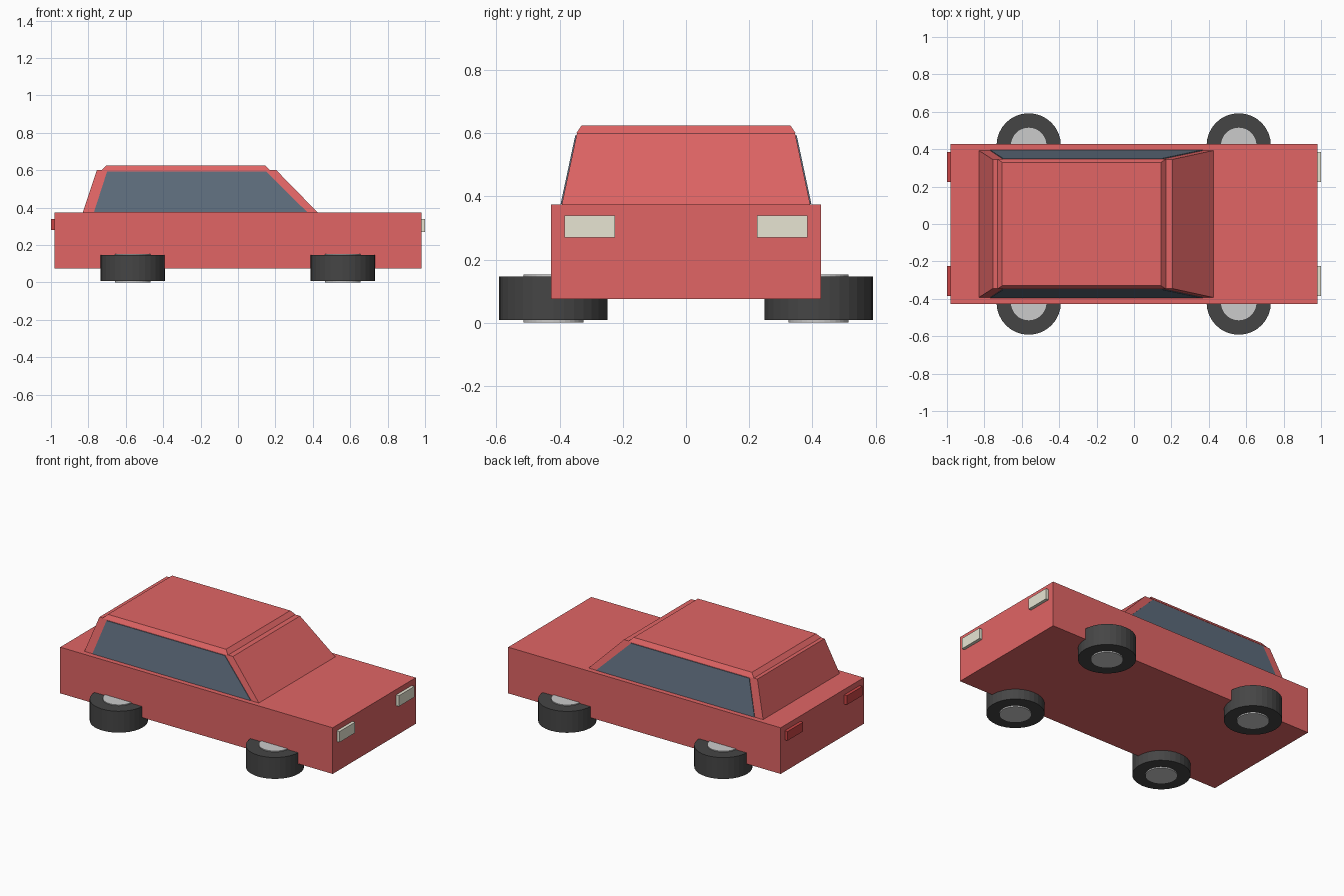
import bpy
import bmesh

if "Cube" in bpy.data.objects:
    bpy.data.objects.remove(bpy.data.objects["Cube"])


def material(name, rgb):
    m = bpy.data.materials.new(name)
    m.diffuse_color = (*rgb, 1)
    m.use_nodes = True
    m.node_tree.nodes["Principled BSDF"].inputs["Base Color"].default_value = m.diffuse_color
    return m


RED = material("red_paint", (0.75, 0.13, 0.13))
GLASS = material("dark_glass", (0.11, 0.15, 0.20))
RUBBER = material("rubber", (0.06, 0.06, 0.06))
METAL = material("hub_metal", (0.62, 0.62, 0.65))
LAMP = material("lamp", (0.80, 0.78, 0.65))
TAIL = material("tail_red", (0.60, 0.06, 0.06))


def loft(name, bottom, top, mat):
    """Solid between two matching point loops."""
    bm = bmesh.new()
    a = [bm.verts.new(p) for p in bottom]
    b = [bm.verts.new(p) for p in top]
    n = len(a)
    bm.faces.new(a[::-1])
    bm.faces.new(b)
    for i in range(n):
        j = (i + 1) % n
        bm.faces.new((a[i], a[j], b[j], b[i]))
    bmesh.ops.recalc_face_normals(bm, faces=bm.faces)
    mesh = bpy.data.meshes.new(name)
    bm.to_mesh(mesh)
    bm.free()
    ob = bpy.data.objects.new(name, mesh)
    bpy.context.collection.objects.link(ob)
    mesh.materials.append(mat)
    return ob


def rect(x0, x1, y0, y1, z):
    return [(x0, y0, z), (x1, y0, z), (x1, y1, z), (x0, y1, z)]


def box(name, x0, x1, y0, y1, z0, z1, mat):
    return loft(name, rect(x0, x1, y0, y1, z0), rect(x0, x1, y0, y1, z1), mat)


def disc(name, x, y, z0, z1, r, mat):
    bpy.ops.mesh.primitive_cylinder_add(vertices=32, radius=r, depth=z1 - z0,
                                        location=(x, y, (z0 + z1) / 2))
    ob = bpy.context.object
    ob.name = name
    ob.data.materials.append(mat)


# Lower body, tapered cabin and chamfered roof
box("body", -0.98, 0.98, -0.427, 0.427, 0.075, 0.375, RED)
loft("cabin", rect(-0.83, 0.425, -0.393, 0.393, 0.375),
     rect(-0.755, 0.205, -0.345, 0.345, 0.6), RED)
loft("roof", rect(-0.73, 0.17, -0.347, 0.347, 0.6),
     rect(-0.705, 0.145, -0.33, 0.33, 0.625), RED)


# Side windows lying on the sloped cabin sides
def side_y(z):
    return 0.393 - (z - 0.375) / 0.225 * 0.048


outline = [(-0.77, 0.376), (0.37, 0.376), (0.15, 0.593), (-0.70, 0.593)]
for s, side in ((-1, "front"), (1, "back")):
    inner = [(x, s * (side_y(z) - 0.005), z) for x, z in outline]
    outer = [(x, s * (side_y(z) + 0.004), z) for x, z in outline]
    loft(side + "_side_window", inner, outer, GLASS)

    # Headlights and tail lights
    y0, y1 = sorted((s * 0.225, s * 0.385))
    box(side + "_headlight", 0.97, 1.0, y0, y1, 0.27, 0.34, LAMP)
    box(side + "_tail_light", -1.0, -0.97, y0, y1, 0.28, 0.34, TAIL)

    # Wheels lie flat, each with a slightly thicker hub
    for x in (-0.563, 0.56):
        disc(side + "_wheel", x, s * 0.42, 0.008, 0.147, 0.172, RUBBER)
        disc(side + "_hub", x, s * 0.42, 0.0, 0.153, 0.095, METAL)
